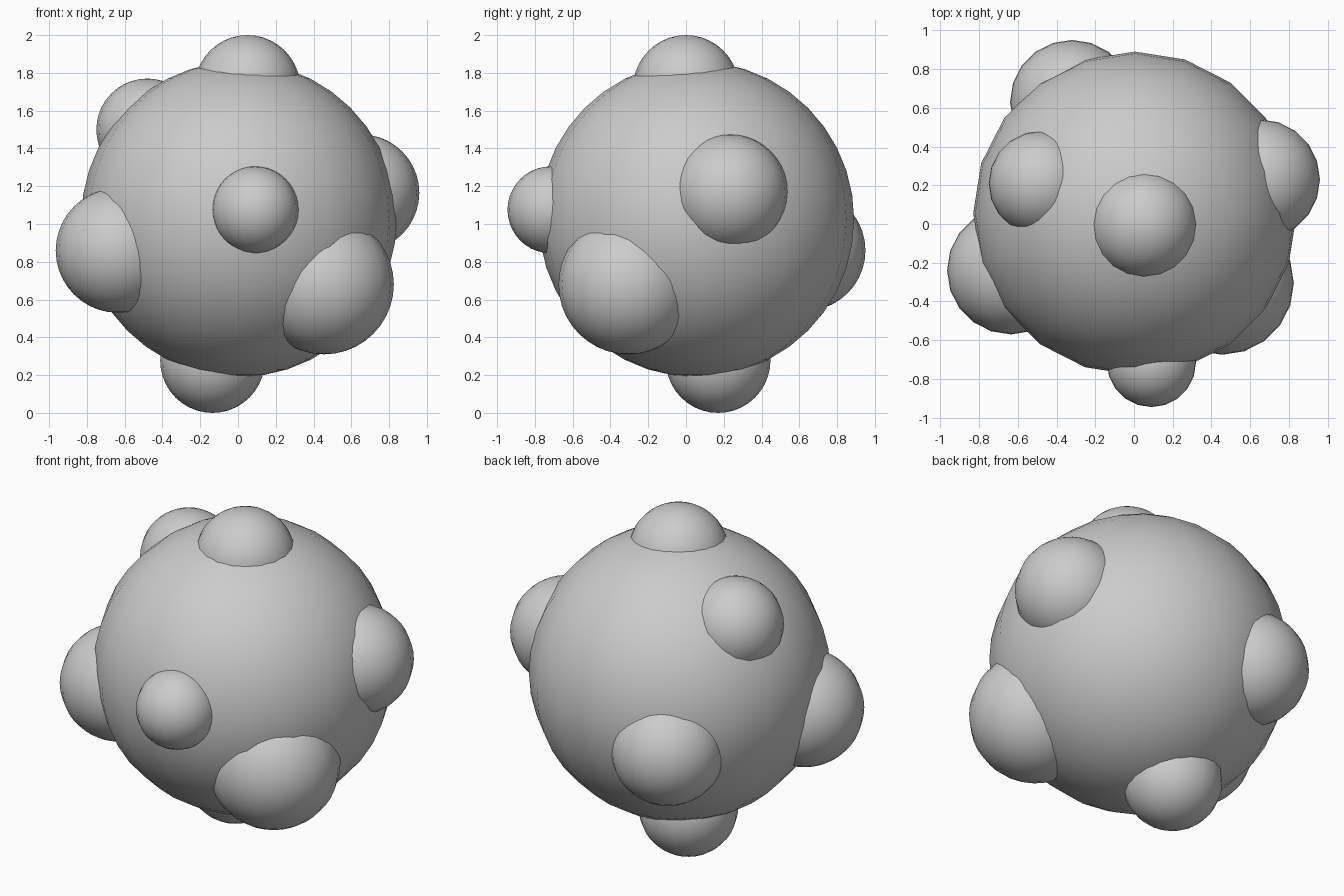
import bpy

if "Cube" in bpy.data.objects:
    bpy.data.objects.remove(bpy.data.objects["Cube"])

# Every part is a smooth-shaded ball: name, centre, radius
BALLS = [
    ("body", (0.005, 0.055, 1.025), 0.835),
    ("top_bump", (0.05, 0.0, 1.72), 0.28),
    ("bottom_bump", (-0.135, 0.17, 0.277), 0.277),
    ("front_bump", (0.09, -0.715, 1.075), 0.23),
    ("right_bump", (0.65, 0.23, 1.165), 0.31),
    ("front_right_bump", (0.455, -0.305, 0.68), 0.37),
    ("left_bump", (-0.635, -0.24, 0.86), 0.33),
    ("upper_left_bump", (-0.48, 0.21, 1.50), 0.27),
    ("back_bump", (-0.32, 0.63, 0.86), 0.32),
]


def ball(name, centre, radius):
    bpy.ops.mesh.primitive_uv_sphere_add(
        segments=20, ring_count=20, radius=radius, location=centre)
    obj = bpy.context.object
    obj.name = name
    bpy.ops.object.shade_smooth()
    return obj


# Body with half-sunk bumps all around
for part in BALLS:
    ball(*part)
